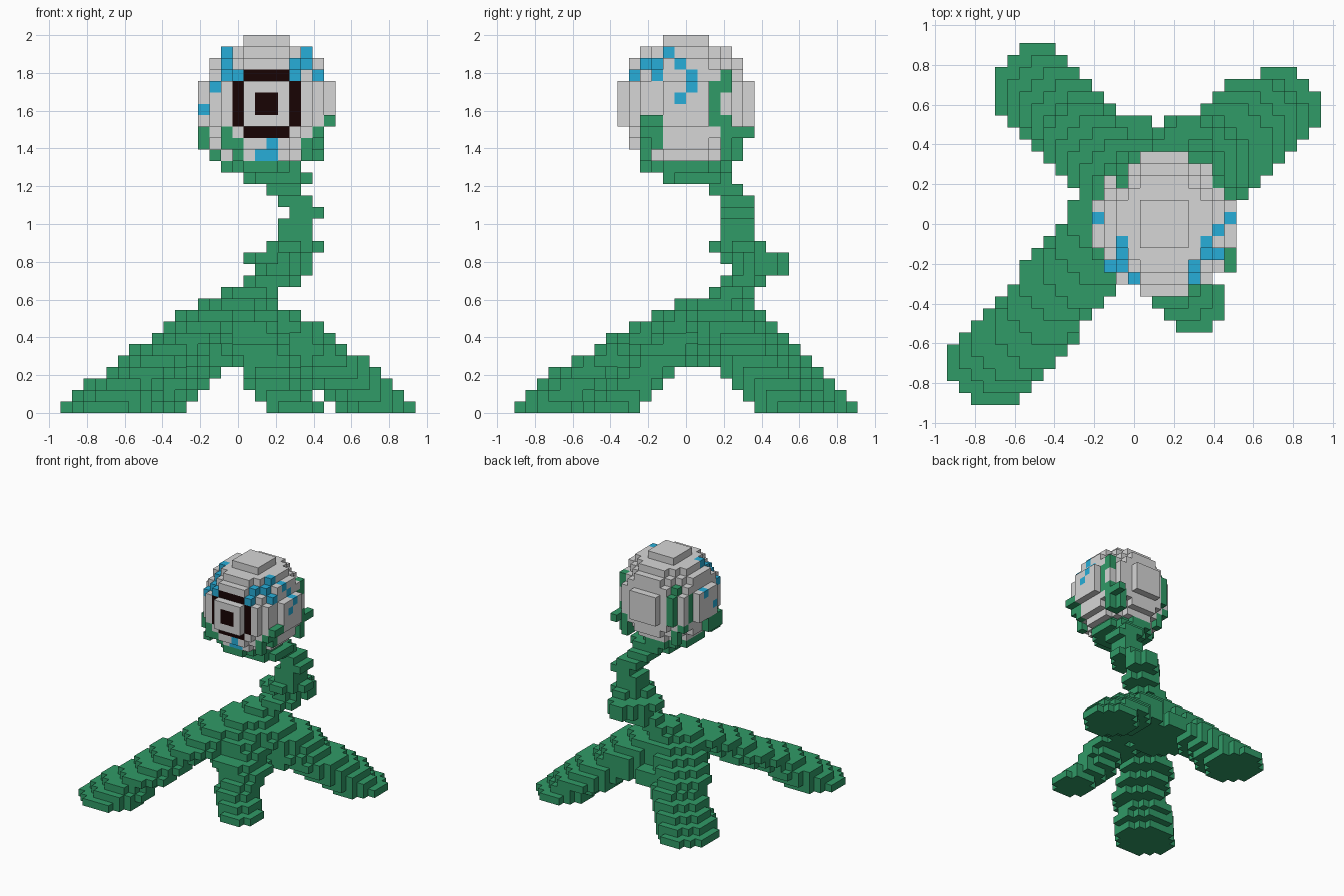
import bpy
import bmesh

cube = bpy.data.objects.get("Cube")
if cube:
    bpy.data.objects.remove(cube)

VOXEL = 2 / 33
MID_X, MID_Y = 15.5, 15.0
HEAD = (18, 15, 27)


def make_material(name, colour):
    mat = bpy.data.materials.new(name)
    mat.use_nodes = True
    mat.diffuse_color = (*colour, 1)
    shader = mat.node_tree.nodes["Principled BSDF"]
    shader.inputs["Base Color"].default_value = (*colour, 1)
    shader.inputs["Roughness"].default_value = 0.9
    return mat


GREEN = make_material("leaf green", (0.03, 0.325, 0.135))
GREY = make_material("stone grey", (0.67, 0.67, 0.67))
BLUE = make_material("sky blue", (0.02, 0.42, 0.69))
BLACK = make_material("eye black", (0.009, 0.001, 0.001))


def disc(x0, x1, y0, y1, layer):
    """Cells of an elliptical layer filling the given cell ranges."""
    cx, cy, rx, ry = (x0 + x1) / 2, (y0 + y1) / 2, (x1 - x0) / 2, (y1 - y0) / 2
    return {(x, y, layer) for x in range(x0, x1) for y in range(y0, y1)
            if ((x + 0.5 - cx) / rx) ** 2 + ((y + 0.5 - cy) / ry) ** 2 <= 1}


def diagonal(x0, x1, y0, y1, layer):
    """Two overlapping discs in opposite corners of the cell ranges."""
    cut = (x1 - x0) // 3
    return (disc(x0, x1 - cut, y0, y1 - cut, layer)
            | disc(x0 + cut, x1, y0 + cut, y1, layer))


def box(xs, ys, zs):
    """Cells of a block; each range includes both ends."""
    return {(x, y, z) for x in range(xs[0], xs[-1] + 1)
            for y in range(ys[0], ys[-1] + 1) for z in range(zs[0], zs[-1] + 1)}


def leg(foot, size, top=7, bend_x=1.0, bend_y=1.0, swell=0.4, layers=9):
    """Stack of discs leaning from the foot to the trunk."""
    cells = set()
    for k in range(layers):
        t = k / layers
        w = round(size[0] + (top - size[0]) * t ** swell)
        d = round(size[1] + (top - size[1]) * t ** swell)
        cx = foot[0] + (15.5 - foot[0]) * t ** bend_x
        cy = foot[1] + (17.5 - foot[1]) * t ** bend_y
        x0, y0 = round(cx - w / 2), round(cy - d / 2)
        cells |= disc(x0, x0 + w, y0, y0 + d, k)
    return cells


# Legs
parts = {
    "front_right_leg": leg((4, 3.5), (8, 7), bend_x=1.2, bend_y=1.3),
    "front_left_leg": leg((20.5, 8.5), (5, 5), bend_x=0.7, swell=1.4),
    "back_left_leg": leg((27.5, 24.5), (7, 7), top=8, bend_x=1.15, bend_y=0.9),
    "back_right_leg": leg((7.5, 26), (7, 8)),
}

# Trunk joining the legs
parts["trunk"] = disc(12, 19, 14, 21, 9)
for k in (4, 5):
    parts["trunk"] |= disc(11, 19, 16, 24, k) | disc(16, 24, 16, 24, k)
for k in (6, 7, 8):
    parts["trunk"] |= disc(12, 20, 14, 21, k)

# Winding neck, one layer at a time from the trunk upwards
neck_layers = [
    (disc, 14, 19, 17, 21), (disc, 16, 21, 18, 22), (diagonal, 17, 22, 19, 24),
    (diagonal, 16, 22, 18, 24), (diagonal, 18, 23, 17, 22),
    (disc, 19, 22, 18, 21), (disc, 19, 22, 18, 21), (disc, 20, 23, 18, 21),
    (disc, 19, 22, 18, 21), (disc, 18, 21, 17, 20), (disc, 16, 22, 13, 19),
    (disc, 14, 21, 11, 19),
]
parts["neck"] = set()
for k, (shape, *extents) in enumerate(neck_layers):
    parts["neck"] |= shape(*extents, 10 + k)

# Vines gripping the head
vines = set()
for xs, ys, zs in [
    ([22], [17], [25, 28]), ([22], [18], [28, 29]), ([22], [18], [24, 25]),
    ([21, 22], [18], [22, 24]), ([21], [19], [22, 24]), ([22], [19, 20], [24]),
    ([22], [11, 12], [24]), ([22], [12], [23]), ([21], [11], [22, 23]),
    ([23], [11, 12], [25]),
    ([14], [10], [23, 24]), ([15], [10], [23]), ([15], [11], [22]),
    ([13], [11, 12], [22]), ([12], [12, 14], [23, 24]),
    ([13], [17], [25, 28]), ([14], [19], [25, 28]), ([14], [17, 18], [29]),
    ([13], [18], [24]), ([14], [18], [22, 23]),
]:
    vines |= box(xs, ys, zs)
parts["head_vines"] = vines

# Blue flecks on the head
flecks = {
    (14, 13, 31), (14, 12, 30), (14, 11, 29), (13, 11, 28), (15, 10, 29),
    (12, 13, 26), (12, 15, 28), (21, 13, 31), (21, 12, 30), (20, 11, 30),
    (20, 10, 29), (22, 12, 29), (22, 14, 30), (22, 15, 29), (23, 15, 28),
    (23, 14, 27), (18, 10, 23), (17, 11, 22), (18, 11, 22),
}

# Head ball
green_cells = set().union(*parts.values())
ball = {c for c in box([12, 23], [9, 20], [21, 32])
        if sum((c[i] + 0.5 - HEAD[i]) ** 2 for i in range(3)) <= 36}
parts["head"] = ball - green_cells


def head_material(cell):
    """Eye rim, pupil, flecks or plain stone."""
    dx, dz = abs(cell[0] + 0.5 - HEAD[0]), abs(cell[2] + 0.5 - HEAD[2])
    pupil = cell[1] == 9 and max(dx, dz) < 1
    rim = cell[1] == 10 and max(dx, dz) == 2.5 and min(dx, dz) < 2
    if pupil or rim:
        return 2
    return 1 if cell in flecks else 0


SOLID = green_cells | ball
SIDES = [(axis, sign) for axis in range(3) for sign in (0, 1)]


def build(name, cells, materials, rule=None):
    """Mesh the exposed sides of a set of cells."""
    bm = bmesh.new()
    corners = {}

    def corner(p):
        if p not in corners:
            corners[p] = bm.verts.new(((p[0] - MID_X) * VOXEL,
                                       (p[1] - MID_Y) * VOXEL, p[2] * VOXEL))
        return corners[p]

    for cell in sorted(cells):
        for axis, sign in SIDES:
            beside = list(cell)
            beside[axis] += 2 * sign - 1
            if tuple(beside) in SOLID:
                continue
            loop = []
            for a, b in ((0, 0), (1, 0), (1, 1), (0, 1)):
                p = list(cell)
                p[axis] += sign
                p[(axis + 1) % 3] += a
                p[(axis + 2) % 3] += b
                loop.append(corner(tuple(p)))
            face = bm.faces.new(loop if sign else loop[::-1])
            face.material_index = rule(cell) if rule else 0
    mesh = bpy.data.meshes.new(name)
    bm.to_mesh(mesh)
    bm.free()
    for mat in materials:
        mesh.materials.append(mat)
    bpy.context.collection.objects.link(bpy.data.objects.new(name, mesh))


# Each cell belongs to the first part that claims it
used = set()
for name, cells in parts.items():
    if name == "head":
        build(name, cells - used, [GREY, BLUE, BLACK], head_material)
    else:
        build(name, cells - used, [GREEN])
    used |= cells
